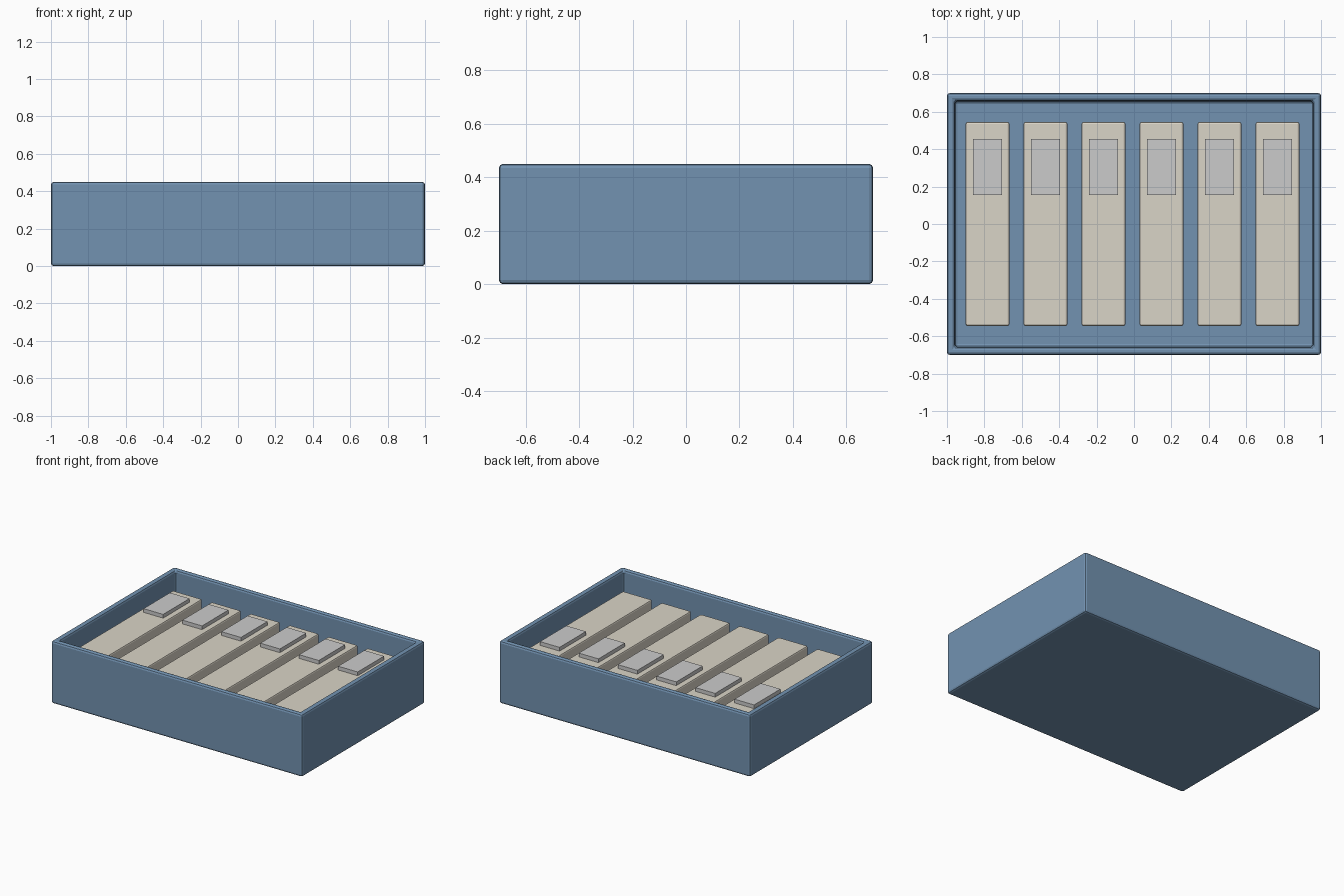
import bpy, bmesh

if "Cube" in bpy.data.objects:
    bpy.data.objects.remove(bpy.data.objects["Cube"])


def material(name, rgb):
    m = bpy.data.materials.new(name)
    m.diffuse_color = (*rgb, 1)
    m.use_nodes = True
    m.node_tree.nodes["Principled BSDF"].inputs["Base Color"].default_value = m.diffuse_color
    return m


blue = material("blue_plastic", (0.17, 0.29, 0.44))
cream = material("cream", (0.70, 0.66, 0.57))


def box(name, x, y, z, mat=None, bevel=0):
    """Box from (min, max) ranges on each axis."""
    bm = bmesh.new()
    bmesh.ops.create_cube(bm, size=1)
    for v in bm.verts:
        v.co = [r[0] if c < 0 else r[1] for c, r in zip(v.co, (x, y, z))]
    return finish(name, bm, mat, bevel)


def finish(name, bm, mat, bevel):
    me = bpy.data.meshes.new(name)
    bm.to_mesh(me)
    bm.free()
    ob = bpy.data.objects.new(name, me)
    bpy.context.collection.objects.link(ob)
    if mat:
        me.materials.append(mat)
    if bevel:
        mod = ob.modifiers.new("soft_edges", 'BEVEL')
        mod.width = bevel
        mod.segments = 2
        mod.limit_method = 'ANGLE'
    return ob


# Open tray: inset the top face for the rim, then push it down to the floor
WALL, HEIGHT, FLOOR = 0.06, 0.45, 0.06
bm = bmesh.new()
bmesh.ops.create_cube(bm, size=1)
for v in bm.verts:
    v.co = (v.co.x * 2, v.co.y * 1.4, (v.co.z + 0.5) * HEIGHT)
top = max(bm.faces, key=lambda f: f.calc_center_median().z)
bmesh.ops.inset_region(bm, faces=[top], thickness=WALL)
ret = bmesh.ops.extrude_discrete_faces(bm, faces=[top])
bmesh.ops.translate(bm, verts=ret["faces"][0].verts, vec=(0, 0, FLOOR - HEIGHT))
bmesh.ops.recalc_face_normals(bm, faces=bm.faces)
finish("tray", bm, blue, 0.015)

# Six long blocks, each with a flat plate near the back
for i in range(6):
    cx = -0.783 + 0.31 * i
    box(f"block_{i + 1}", (cx - 0.117, cx + 0.117), (-0.545, 0.545),
        (FLOOR, 0.365), cream, 0.01)
    box(f"plate_{i + 1}", (cx - 0.078, cx + 0.078), (0.155, 0.455), (0.36, 0.392))
